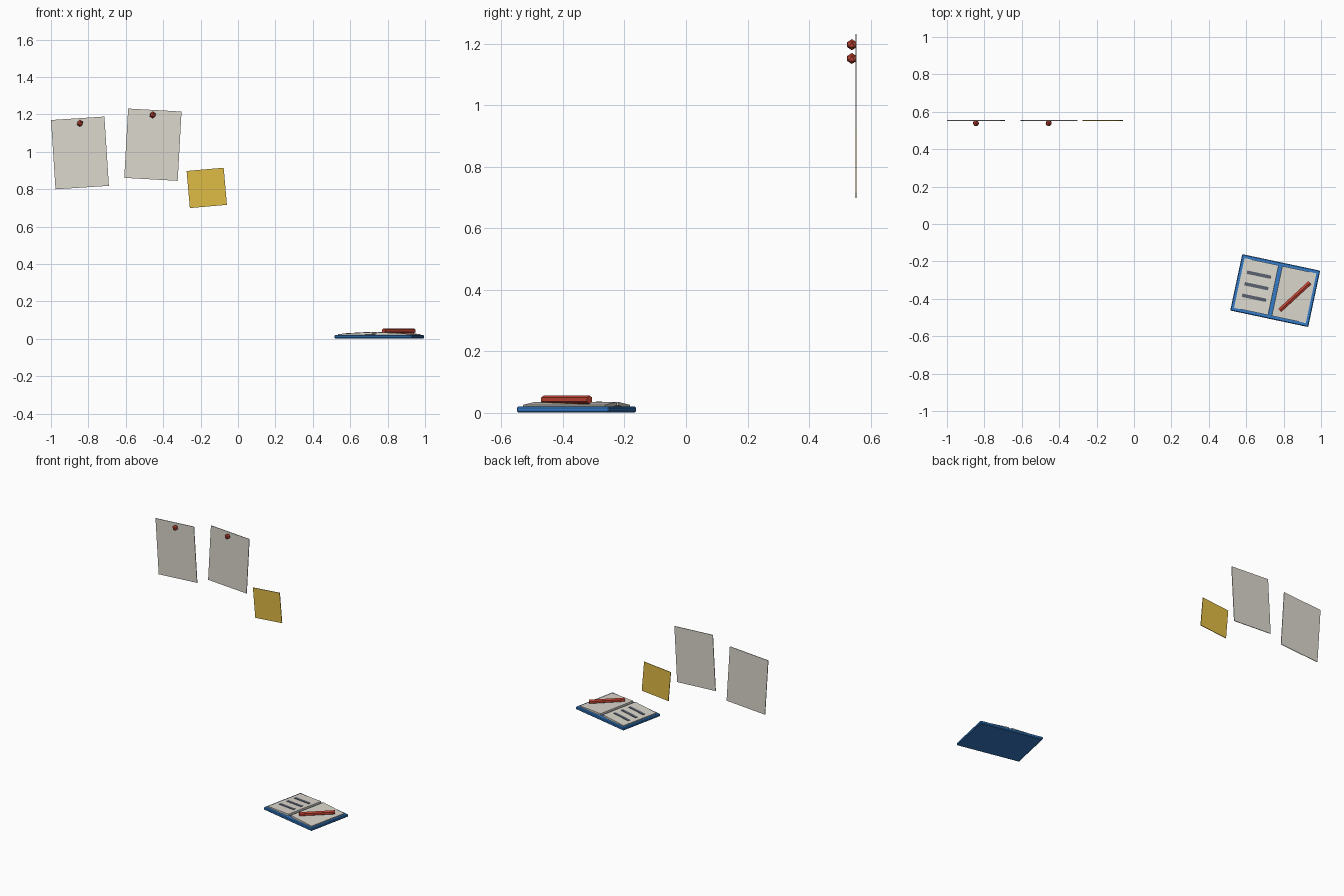
import bpy
from math import radians
from mathutils import Matrix, Vector

if "Cube" in bpy.data.objects:
    bpy.data.objects.remove(bpy.data.objects["Cube"])


def material(name, rgb):
    m = bpy.data.materials.new(name)
    m.diffuse_color = (*rgb, 1)
    m.use_nodes = True
    m.node_tree.nodes["Principled BSDF"].inputs["Base Color"].default_value = m.diffuse_color
    return m


PAPER = material("paper", (0.72, 0.69, 0.62))
YELLOW = material("yellow", (0.74, 0.50, 0.06))
RED = material("red", (0.55, 0.06, 0.035))
BLUE = material("blue", (0.035, 0.20, 0.58))
SLATE = material("slate", (0.10, 0.12, 0.16))


def finish(name, mat, matrix):
    ob = bpy.context.object
    ob.name = name
    ob.data.materials.append(mat)
    ob.matrix_world = matrix
    return ob


def box(name, size, matrix, mat, bevel=0):
    bpy.ops.mesh.primitive_cube_add(size=1)
    ob = finish(name, mat, matrix)
    ob.data.transform(Matrix.Diagonal((*size, 1)))
    if bevel:
        mod = ob.modifiers.new("bevel", 'BEVEL')
        mod.width = bevel
        mod.segments = 1
    return ob


def at(x, y, z, angle=0, axis='Z'):
    return Matrix.Translation((x, y, z)) @ Matrix.Rotation(radians(angle), 4, axis)


# Sheets hanging on the wall plane (positive tilt is counter-clockwise from the front)
WALL_Y = 0.553
for name, x, z, w, h, tilt, mat in (
        ("pinned_sheet_left", -0.845, 0.994, 0.286, 0.371, 3.7, PAPER),
        ("pinned_sheet_right", -0.455, 1.038, 0.286, 0.371, -3.2, PAPER),
        ("sticky_note", -0.167, 0.807, 0.199, 0.199, 5, YELLOW)):
    box(name, (w, 0.004, h), at(x, WALL_Y, z, -tilt, 'Y'), mat)

# Push pins
for i, (x, z) in enumerate(((-0.845, 1.152), (-0.456, 1.197))):
    bpy.ops.mesh.primitive_ico_sphere_add(subdivisions=1, radius=0.018)
    finish(f"push_pin_{i + 1}", RED, at(x, 0.539, z))

# Open notebook: cover, two pages sloping away from the spine
book = at(0.755, -0.356, 0, -12)
box("notebook_cover", (0.426, 0.308, 0.018), book @ at(0, 0, 0.011), BLUE, 0.004)
SLOPE = 3
for side, name in ((-1, "left_page"), (1, "right_page")):
    box(name, (0.186, 0.272, 0.012), book @ at(side * 0.103, 0, 0.025, side * SLOPE, 'Y'), PAPER)

# Written lines on the left page
for i in range(3):
    box(f"text_line_{i + 1}", (0.13, 0.018, 0.004),
        book @ at(-0.103, 0.065 - i * 0.063, 0.0315, -SLOPE, 'Y'), SLATE)

# Pencil lying on the right page
bpy.ops.mesh.primitive_cylinder_add(vertices=6, radius=0.0135, depth=0.22)
pencil = Matrix.Translation((0.86, -0.388, 0.043)) @ Vector((0.74, 0.68, 0)).to_track_quat('Z', 'Y').to_matrix().to_4x4()
finish("pencil", RED, pencil)
